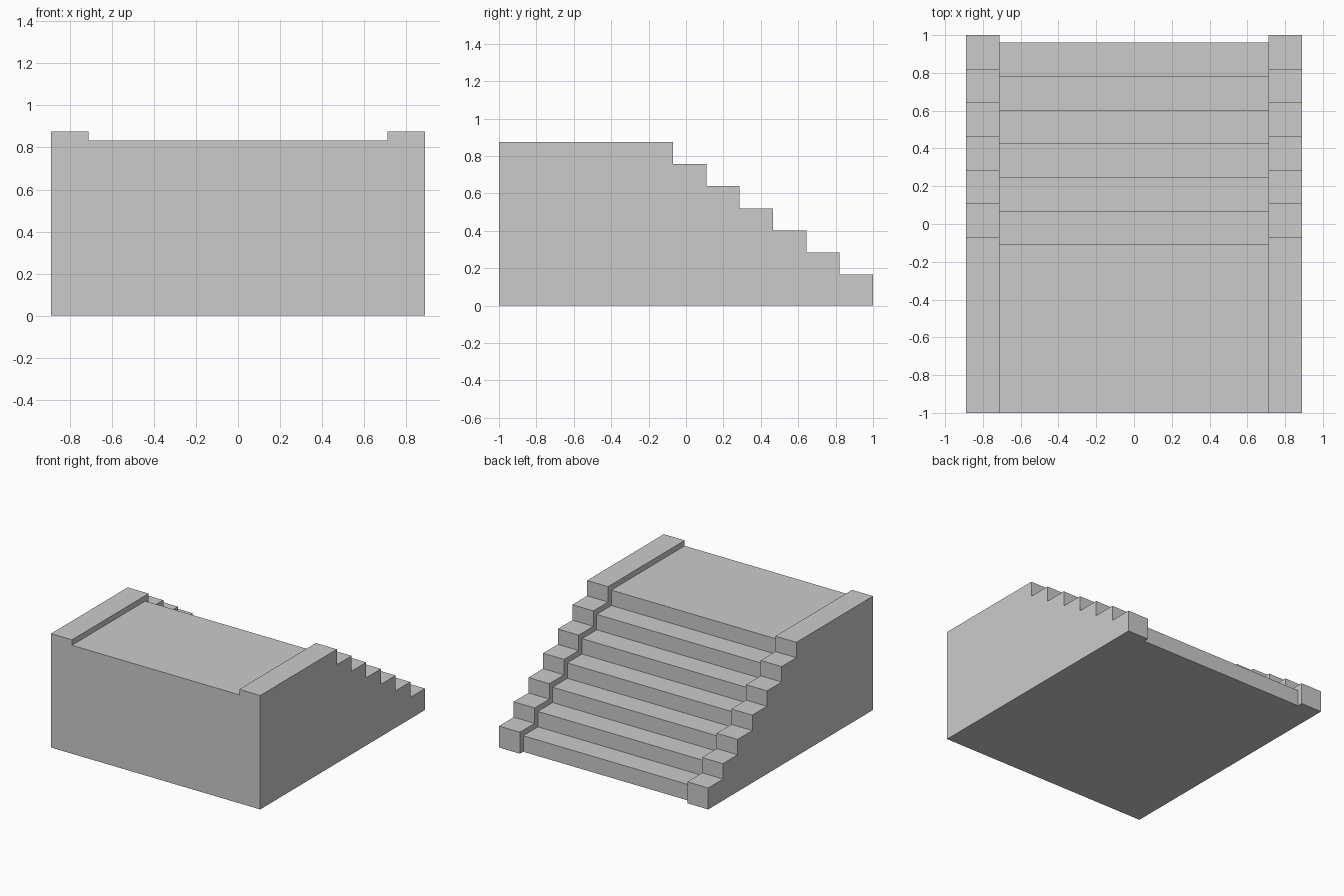
import bpy
import bmesh

cube = bpy.data.objects.get("Cube")
if cube:
    bpy.data.objects.remove(cube, do_unlink=True)

STEPS = 7
RUN = 0.1783
RISE = 0.1183
BACK = -1.0

stone = bpy.data.materials.new("light_grey_stone")
stone.use_nodes = True
grey = (0.6, 0.6, 0.6, 1.0)
stone.diffuse_color = grey
stone.node_tree.nodes["Principled BSDF"].inputs["Base Color"].default_value = grey


def stair_profile(toe, top):
    """Side outline (y, z) of a platform with steps descending to +y."""
    points = [(BACK, 0.0), (toe, 0.0)]
    for i in range(STEPS):
        z = top - (STEPS - 1 - i) * RISE
        points.append((toe - i * RUN, z))
        inner = toe - (i + 1) * RUN if i < STEPS - 1 else BACK
        points.append((inner, z))
    return points


def extrude_profile(name, points, x0, x1):
    bm = bmesh.new()
    face = bm.faces.new([bm.verts.new((x0, y, z)) for y, z in points])
    result = bmesh.ops.extrude_face_region(bm, geom=[face])
    moved = [g for g in result["geom"] if isinstance(g, bmesh.types.BMVert)]
    bmesh.ops.translate(bm, verts=moved, vec=(x1 - x0, 0, 0))
    bmesh.ops.recalc_face_normals(bm, faces=bm.faces)
    mesh = bpy.data.meshes.new(name)
    bm.to_mesh(mesh)
    bm.free()
    mesh.materials.append(stone)
    obj = bpy.data.objects.new(name, mesh)
    bpy.context.collection.objects.link(obj)
    return obj


# Central flight of steps with its landing
extrude_profile("steps_and_landing", stair_profile(0.96, 0.833), -0.711, 0.711)

# Raised stepped kerbs on both sides
kerb = stair_profile(1.0, 0.875)
for name, side in (("left_kerb", 1), ("right_kerb", -1)):
    extrude_profile(name, kerb, side * 0.711, side * 0.889)
